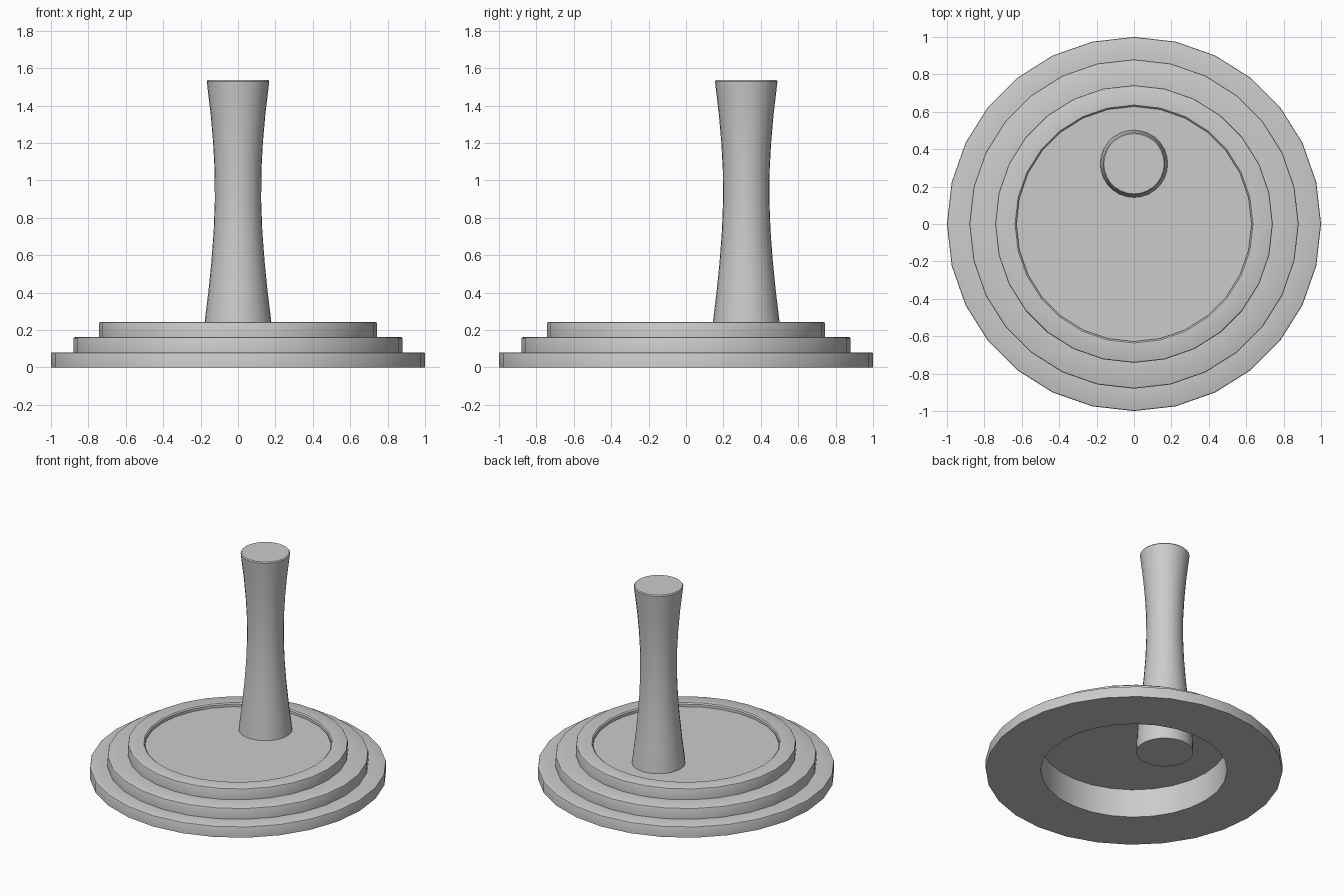
import bpy, bmesh, math
from mathutils import Vector

if "Cube" in bpy.data.objects:
    bpy.data.objects.remove(bpy.data.objects["Cube"])


def lathe(name, profile, sides, location=(0, 0, 0), closed=False):
    """Revolve (radius, z) points around z; open profiles get flat end caps."""
    bm = bmesh.new()
    rings = []
    for r, z in profile:
        rings.append([bm.verts.new((r * math.cos(2 * math.pi * i / sides),
                                    r * math.sin(2 * math.pi * i / sides), z))
                      for i in range(sides)])
    pairs = list(zip(rings, rings[1:]))
    if closed:
        pairs.append((rings[-1], rings[0]))
    for a, b in pairs:
        for i in range(sides):
            j = (i + 1) % sides
            bm.faces.new((a[i], a[j], b[j], b[i]))
    if not closed:
        bm.faces.new(rings[0][::-1])
        bm.faces.new(rings[-1])
    bmesh.ops.recalc_face_normals(bm, faces=bm.faces)
    mesh = bpy.data.meshes.new(name)
    bm.to_mesh(mesh)
    bm.free()
    ob = bpy.data.objects.new(name, mesh)
    ob.location = Vector(location)
    bpy.context.collection.objects.link(ob)
    bpy.ops.object.select_all(action='DESELECT')
    ob.select_set(True)
    bpy.context.view_layer.objects.active = ob
    bpy.ops.object.shade_smooth_by_angle(angle=math.radians(30))
    return ob


SIDES = 28
INNER = 0.628
BEVEL = 0.008

# stepped ring base: three tiers, each with a softened top edge
tiers = [(1.0, 0.0, 0.081), (0.88, 0.081, 0.162), (0.742, 0.162, 0.244)]
profile = [(INNER, 0.0)]
for radius, low, high in tiers:
    profile += [(radius, low), (radius, high - BEVEL),
                (radius - BEVEL * 0.3, high - BEVEL * 0.3), (radius - BEVEL, high)]
profile += [(INNER + BEVEL, 0.244), (INNER, 0.244 - BEVEL)]
lathe("stepped_base", profile, SIDES, closed=True)

# thin floor recessed just below the upper rim
lathe("base_floor", [(INNER, 0.212), (INNER, 0.217)], SIDES)

# waisted column, off centre, running down through the floor
column = [(0.192, 0.0), (0.188, 0.12), (0.178, 0.245), (0.158, 0.41), (0.142, 0.57),
          (0.130, 0.73), (0.124, 0.89), (0.125, 1.05), (0.133, 1.2), (0.146, 1.35),
          (0.159, 1.46), (0.167, 1.53), (0.161, 1.537)]
lathe("column", column, SIDES, location=(0, 0.322, 0))
